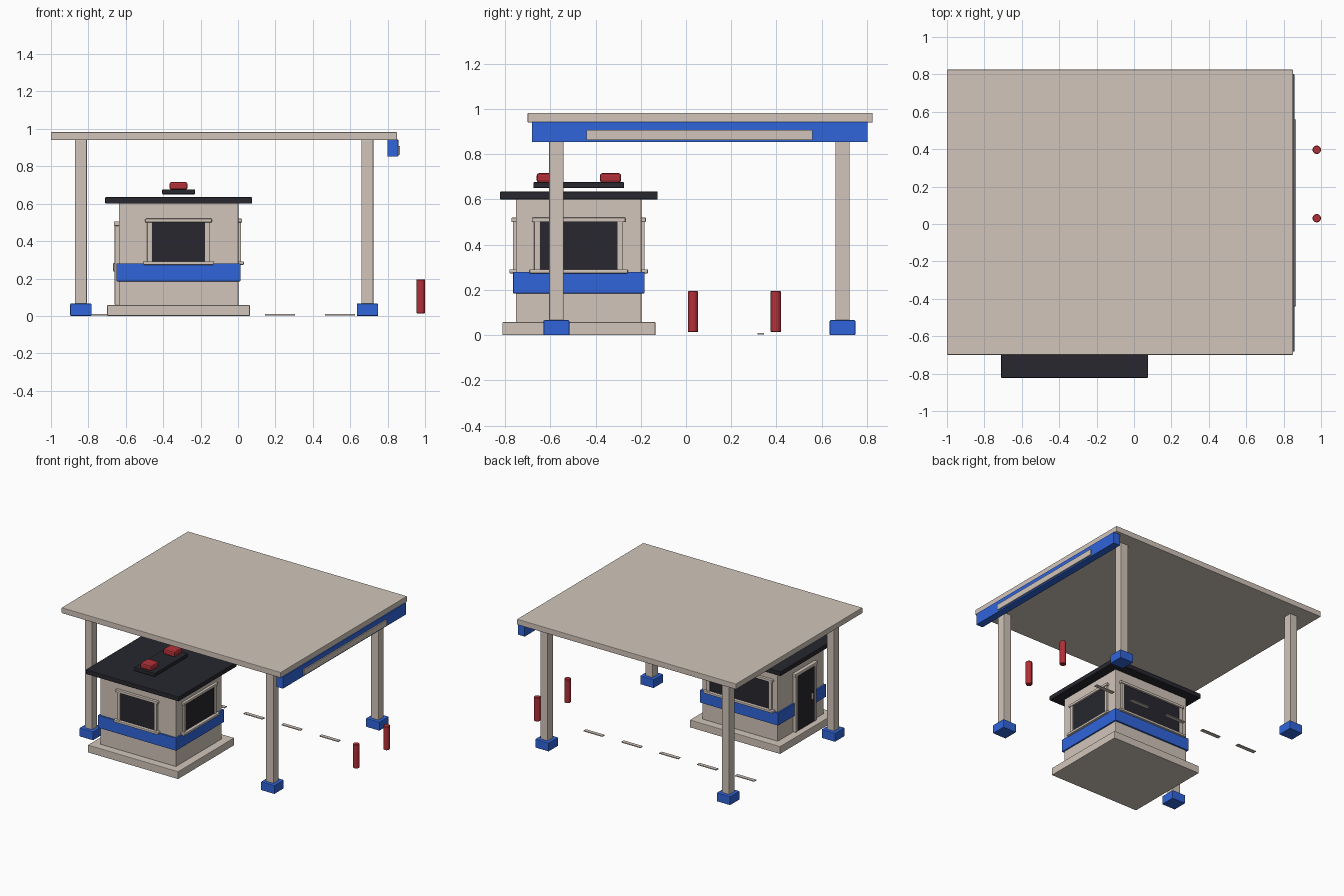
import bpy, math
from mathutils import Matrix, Vector

if "Cube" in bpy.data.objects:
    bpy.data.objects.remove(bpy.data.objects["Cube"])


def mat(name, rgb):
    m = bpy.data.materials.new(name)
    m.diffuse_color = (*rgb, 1)
    m.use_nodes = True
    m.node_tree.nodes["Principled BSDF"].inputs["Base Color"].default_value = m.diffuse_color
    return m


BEIGE = mat("beige", (0.64, 0.56, 0.49))
BLUE = mat("blue", (0.03, 0.13, 0.70))
DARK = mat("dark", (0.02, 0.02, 0.028))
RED = mat("red", (0.45, 0.03, 0.04))


def box(name, x, y, z, m, bevel=0.004, xf=None):
    """Bevelled box from (min, max) ranges, optionally placed by a matrix."""
    c = [(a + b) / 2 for a, b in (x, y, z)]
    s = [b - a for a, b in (x, y, z)]
    bpy.ops.mesh.primitive_cube_add(size=1)
    o = bpy.context.object
    o.name = name
    o.data.transform(Matrix.Translation(c) @ Matrix.Diagonal((*s, 1)))
    if xf is not None:
        o.data.transform(xf)
    o.data.materials.append(m)
    if bevel:
        b = o.modifiers.new("bevel", 'BEVEL')
        b.width = min(bevel, min(s) * 0.3)
        b.segments = 2
    return o


# Canopy roof with fascia on the right edge
box("canopy_roof", (-1, 0.85), (-0.70, 0.825), (0.94, 0.983), BEIGE)
box("fascia", (0.80, 0.857), (-0.682, 0.802), (0.853, 0.942), BLUE, 0.002)
box("fascia_stripe", (0.85, 0.866), (-0.44, 0.56), (0.863, 0.908), BEIGE, 0.002)

# Four columns with footings
for sx, x in (("left", -0.84), ("right", 0.692)):
    for sy, y in (("front", -0.573), ("back", 0.692)):
        box(f"{sy}_{sx}_column", (x - 0.032, x + 0.032), (y - 0.032, y + 0.032),
            (0.002, 0.942), BEIGE)
        box(f"{sy}_{sx}_footing", (x - 0.057, x + 0.057), (y - 0.057, y + 0.057),
            (0, 0.066), BLUE)

# Booth body
box("booth_plinth", (-0.70, 0.063), (-0.812, -0.135), (0, 0.058), BEIGE)
box("booth_walls", (-0.637, 0.002), (-0.752, -0.197), (0.05, 0.605), BEIGE)
box("booth_band", (-0.649, 0.013), (-0.764, -0.184), (0.185, 0.28), BLUE, 0.002)
box("booth_roof", (-0.71, 0.075), (-0.823, -0.125), (0.60, 0.635), DARK)

# Roof beacon bar and lamps
box("beacon_bar", (-0.405, -0.23), (-0.675, -0.274), (0.65, 0.677), DARK)
for i, y in enumerate((-0.613, -0.334)):
    box(f"beacon_lamp_{i + 1}", (-0.366, -0.27), (y - 0.047, y + 0.047),
        (0.675, 0.716), RED, 0.01)


def window(name, pos, angle, h):
    """Window on a wall; local -y points outward, h is the glass half width."""
    xf = Matrix.Translation(Vector(pos)) @ Matrix.Rotation(math.radians(angle), 4, 'Z')
    box(name + "_glass", (-h, h), (-0.006, 0.01), (0.285, 0.505), DARK, 0, xf)
    for s, x in (("left", -h - 0.012), ("right", h + 0.012)):
        box(f"{name}_{s}_jamb", (x - 0.013, x + 0.013), (-0.014, 0.005),
            (0.285, 0.51), BEIGE, 0.003, xf)
    box(name + "_lintel", (-h - 0.035, h + 0.035), (-0.02, 0.005),
        (0.50, 0.52), BEIGE, 0.004, xf)
    box(name + "_sill", (-h - 0.045, h + 0.045), (-0.029, 0.005),
        (0.273, 0.291), BEIGE, 0.004, xf)


CX, CY = -0.318, -0.4745
window("front_window", (CX, -0.752, 0), 0, 0.143)
window("right_window", (0.002, CY, 0), 90, 0.172)
window("back_window", (CX, -0.197, 0), 180, 0.25)

# Door on the left wall
D = -0.51
box("door", (-0.655, -0.63), (D - 0.105, D + 0.105), (0.058, 0.485), DARK, 0.002)
for s, y in (("front", D - 0.115), ("back", D + 0.115)):
    box(f"door_{s}_jamb", (-0.659, -0.63), (y - 0.012, y + 0.012),
        (0.058, 0.49), BEIGE, 0.003)
box("door_lintel", (-0.664, -0.63), (D - 0.137, D + 0.137), (0.482, 0.506), BEIGE)
box("door_handle", (-0.667, -0.65), (D - 0.082, D - 0.068), (0.238, 0.282), BEIGE, 0.003)

# Lane dashes on the ground
for i in range(5):
    x = -0.735 + 0.32 * i
    box(f"lane_dash_{i + 1}", (x - 0.08, x + 0.08), (0.316, 0.344),
        (0.003, 0.009), BEIGE, 0)

# Bollards
for i, y in enumerate((0.031, 0.397)):
    bpy.ops.mesh.primitive_cylinder_add(vertices=12, radius=0.023, depth=0.182,
                                        location=(0.977, y, 0.104))
    o = bpy.context.object
    o.name = f"bollard_{i + 1}"
    o.data.materials.append(RED)
    b = o.modifiers.new("bevel", 'BEVEL')
    b.width = 0.003
    b.limit_method = 'ANGLE'
    b.angle_limit = math.radians(50)
